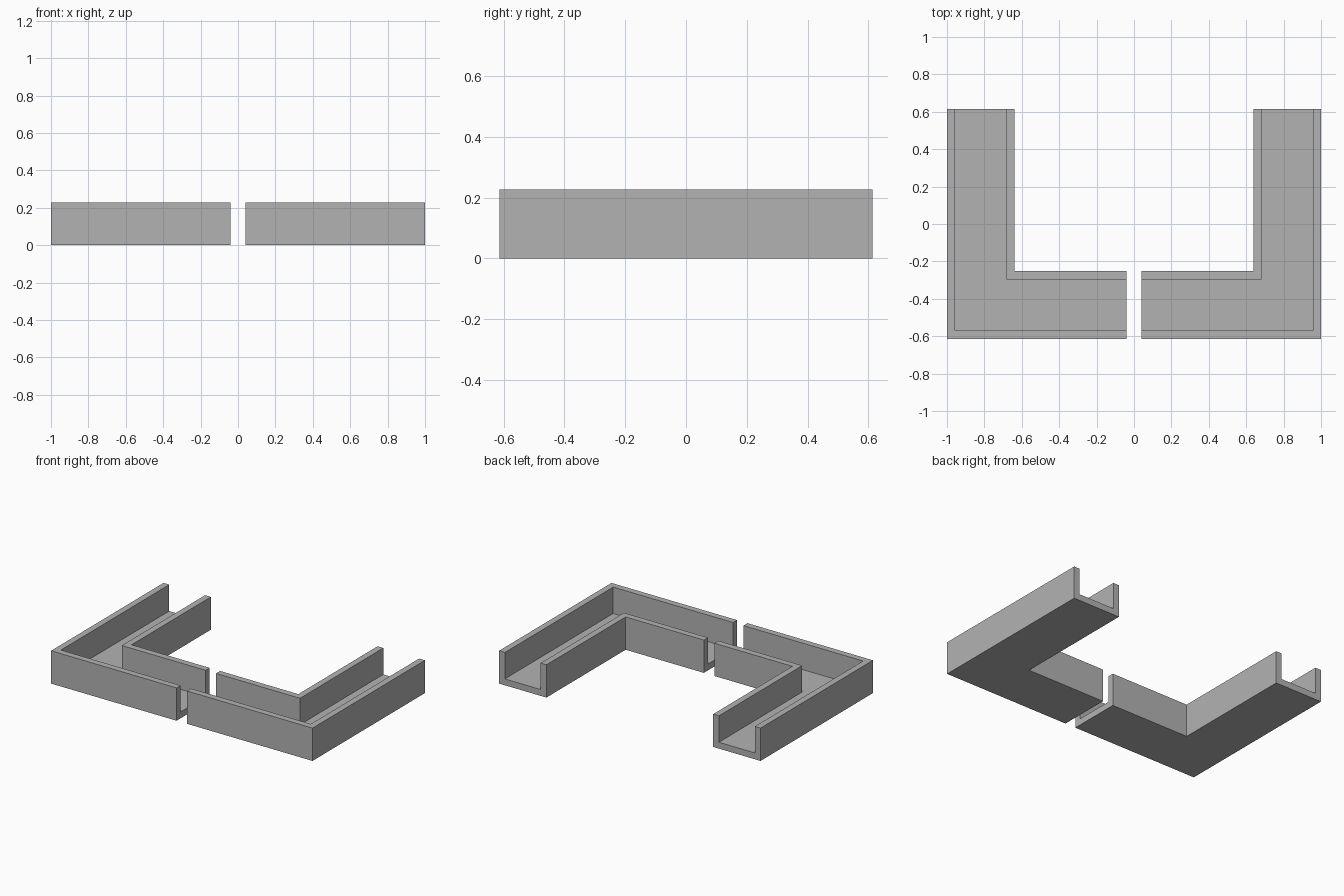
import bpy
import bmesh

cube = bpy.data.objects.get("Cube")
if cube:
    bpy.data.objects.remove(cube, do_unlink=True)

HALF_X, HALF_Y = 1.0, 0.614
WIDTH, HEIGHT, WALL = 0.362, 0.227, 0.044
GAP = 0.04

# Plain grey material
grey = bpy.data.materials.new("grey")
grey.use_nodes = True
colour = (0.45, 0.45, 0.45, 1)
grey.diffuse_color = colour
grey.node_tree.nodes["Principled BSDF"].inputs["Base Color"].default_value = colour

# U-shaped cross-section: distance in from the outer side, height
section = [(0, 0), (WIDTH, 0), (WIDTH, HEIGHT), (WIDTH - WALL, HEIGHT),
           (WIDTH - WALL, WALL), (WALL, WALL), (WALL, HEIGHT), (0, HEIGHT)]


def channel(name, side):
    """Sweep the section along an L-shaped path with a mitred corner."""
    bm = bmesh.new()
    rings = [[], [], []]
    for d, z in section:
        path = [(GAP, d - HALF_Y), (HALF_X - d, d - HALF_Y), (HALF_X - d, HALF_Y)]
        for ring, (x, y) in zip(rings, path):
            ring.append(bm.verts.new((side * x, y, z)))
    n = len(section)
    for a, b in zip(rings, rings[1:]):
        for i in range(n):
            j = (i + 1) % n
            bm.faces.new((a[i], a[j], b[j], b[i]))
    # End caps, split into floor and two walls
    for r in (rings[0], rings[-1]):
        for ids in ((0, 1, 4, 5), (1, 2, 3, 4), (0, 5, 6, 7)):
            bm.faces.new([r[i] for i in ids])
    bmesh.ops.recalc_face_normals(bm, faces=bm.faces)
    mesh = bpy.data.meshes.new(name)
    bm.to_mesh(mesh)
    bm.free()
    mesh.materials.append(grey)
    obj = bpy.data.objects.new(name, mesh)
    bpy.context.collection.objects.link(obj)


channel("left_channel", 1)
channel("right_channel", -1)
